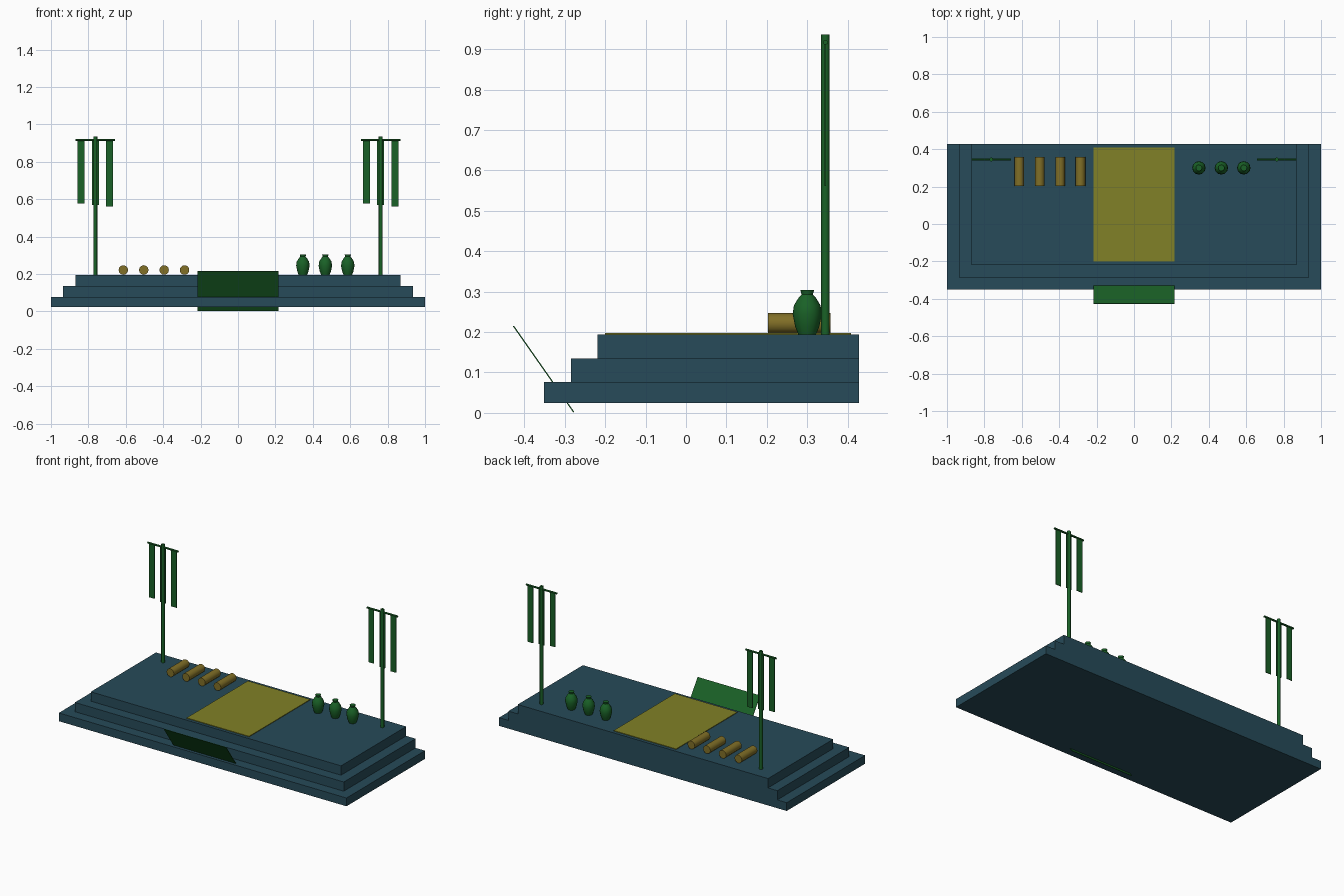
import bpy, math
from mathutils import Matrix

if "Cube" in bpy.data.objects:
    bpy.data.objects.remove(bpy.data.objects["Cube"])


def material(name, rgb):
    m = bpy.data.materials.new(name)
    m.diffuse_color = (*rgb, 1)
    m.use_nodes = True
    m.node_tree.nodes["Principled BSDF"].inputs["Base Color"].default_value = m.diffuse_color
    return m


STONE = material("dark_teal", (0.02, 0.07, 0.10))
GOLD = material("olive_gold", (0.22, 0.22, 0.02))
BROWN = material("amber", (0.22, 0.16, 0.02))
GREEN = material("deep_green", (0.01, 0.12, 0.02))


def finish(name, mat, smooth):
    ob = bpy.context.object
    ob.name = name
    ob.data.materials.append(mat)
    if smooth:
        bpy.ops.object.shade_smooth_by_angle(angle=math.radians(40))
    return ob


def box(name, x, y, z, mat):
    """Box from (min, max) ranges."""
    bpy.ops.mesh.primitive_cube_add(size=1)
    ob = finish(name, mat, False)
    r = (x, y, z)
    ob.data.transform(Matrix.Translation([(a + b) / 2 for a, b in r])
                      @ Matrix.Diagonal([b - a for a, b in r] + [1]))
    return ob


def rod(name, centre, radius, length, mat, rot=(0, 0, 0), sides=12):
    bpy.ops.mesh.primitive_cylinder_add(vertices=sides, radius=radius, depth=length,
                                        location=centre, rotation=rot)
    return finish(name, mat, True)


def lathe(name, profile, centre, mat, sides=12):
    """Closed turned body from (radius, height) points."""
    verts = [(r * math.cos(2 * math.pi * i / sides), r * math.sin(2 * math.pi * i / sides), z)
             for r, z in profile for i in range(sides)]
    faces = [(k * sides + i, k * sides + (i + 1) % sides,
              (k + 1) * sides + (i + 1) % sides, (k + 1) * sides + i)
             for k in range(len(profile) - 1) for i in range(sides)]
    faces.append(tuple(reversed(range(sides))))
    faces.append(tuple(range(len(verts) - sides, len(verts))))
    me = bpy.data.meshes.new(name)
    me.from_pydata(verts, [], faces)
    ob = bpy.data.objects.new(name, me)
    bpy.context.collection.objects.link(ob)
    ob.location = centre
    bpy.ops.object.select_all(action='DESELECT')
    bpy.context.view_layer.objects.active = ob
    ob.select_set(True)
    return finish(name, mat, True)


# Stepped platform, flush at the back
levels = (0.025, 0.077, 0.135, 0.194)
for i in range(3):
    box(f"platform_tier_{i + 1}", (-1 + 0.065 * i, 1 - 0.065 * i),
        (-0.351 + 0.066 * i, 0.428), (levels[i], levels[i + 1]), STONE)
TOP = levels[3]

# Carpet on the top tier and its tilted front panel
box("carpet", (-0.217, 0.217), (-0.2, 0.408), (TOP, TOP + 0.004), GOLD)
y0, z0, y1, z1 = -0.278, 0.002, -0.427, 0.215
panel = box("front_panel", (-0.217, 0.217), (-0.0015, 0.0015),
            (-0.5 * math.hypot(y1 - y0, z1 - z0), 0.5 * math.hypot(y1 - y0, z1 - z0)), GREEN)
panel.location = (0, (y0 + y1) / 2, (z0 + z1) / 2)
panel.rotation_euler.x = math.atan2(y0 - y1, z1 - z0)

# Banner stands: pole, crossbar and three hanging strips
for side, cx in (("left", -0.763), ("right", 0.763)):
    y = 0.345
    rod(f"{side}_pole", (cx, y, (TOP + 0.936) / 2), 0.0105, 0.936 - TOP, GREEN)
    rod(f"{side}_crossbar", (cx, y, 0.917), 0.006, 0.212, GREEN,
        (0, math.pi / 2, 0), 8)
    for k, bottom in enumerate((0.577, 0.568, 0.561)):
        x = cx + (k - 1) * 0.077
        box(f"{side}_banner_{k + 1}", (x - 0.0185, x + 0.0185),
            (y - 0.002, y + 0.002), (bottom, 0.915), GREEN)

# Row of scrolls
for i in range(4):
    rod(f"scroll_{i + 1}", (-0.613 + 0.109 * i, 0.28, TOP + 0.0275), 0.0255, 0.155, BROWN,
        (math.pi / 2, 0, 0))

# Row of vases
vase = [(0.022, 0), (0.030, 0.020), (0.036, 0.050), (0.033, 0.072),
        (0.022, 0.090), (0.014, 0.099), (0.017, 0.110)]
for i in range(3):
    lathe(f"vase_{i + 1}", vase, (0.347 + 0.12 * i, 0.30, TOP), GREEN)
